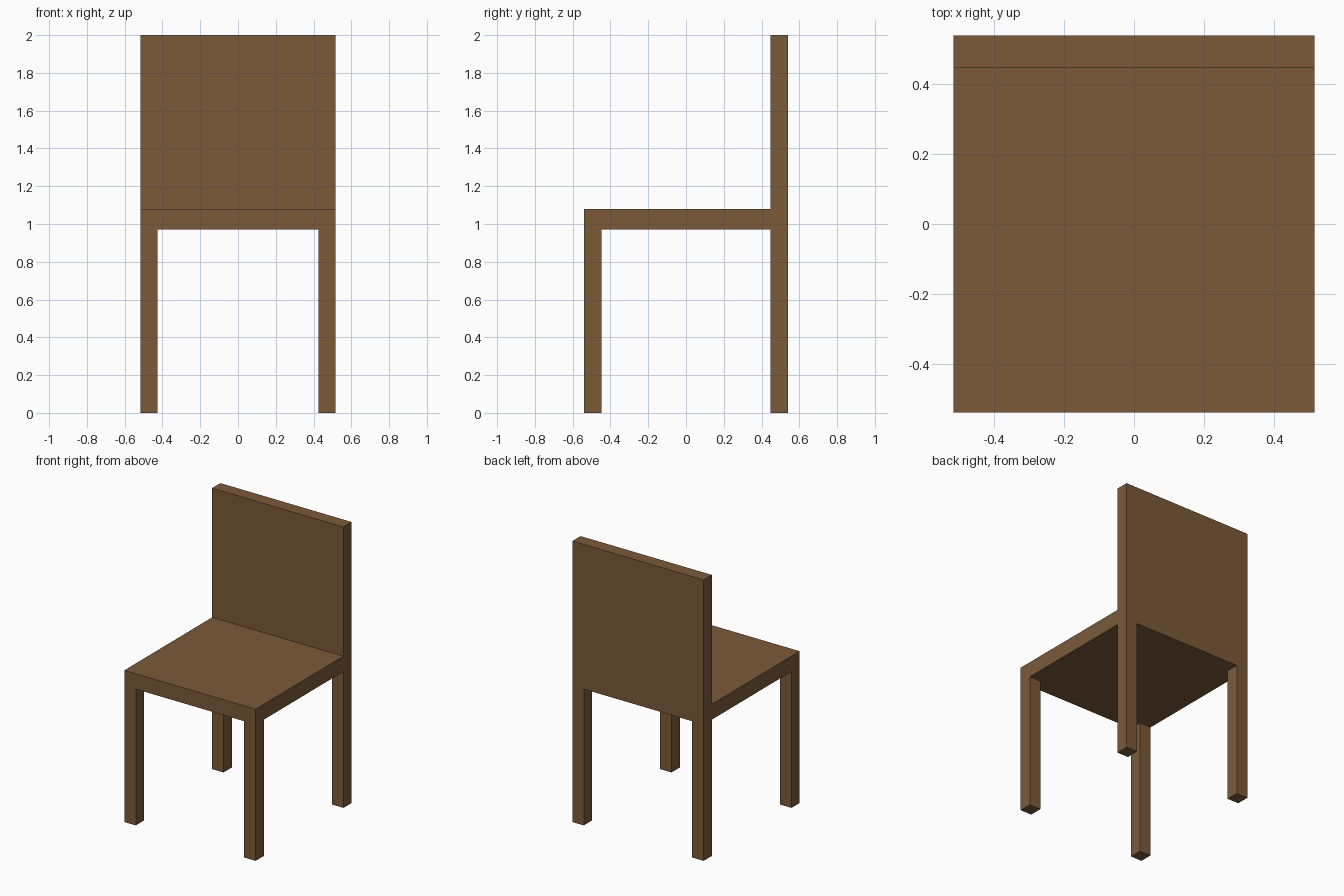
import bpy, bmesh, math

if "Cube" in bpy.data.objects:
    bpy.data.objects.remove(bpy.data.objects["Cube"])

wood = bpy.data.materials.new("brown_wood")
wood.diffuse_color = (0.198, 0.102, 0.042, 1)
wood.use_nodes = True
wood.node_tree.nodes["Principled BSDF"].inputs["Base Color"].default_value = wood.diffuse_color

# Cut lines: legs take the outer x and y bands; z bands are legs, seat, backrest
CUTS = ((-0.517, -0.427, 0.427, 0.517),
        (-0.54, -0.447, 0.447, 0.54),
        (0.0, 0.97, 1.08, 2.0))


def solid(c):
    """True where the chair has wood in band cell c = (x, y, z)."""
    if min(c) < 0 or max(c) > 2:
        return False
    x, y, z = c
    if z == 0:                      # four corner legs
        return x != 1 and y != 1
    return z == 1 or y == 2         # full seat, rear backrest


# One continuous body: a face wherever a solid cell meets empty space
bm = bmesh.new()
verts = {}


def corner(k):
    if k not in verts:
        verts[k] = bm.verts.new([CUTS[a][k[a]] for a in range(3)])
    return verts[k]


cells = [(x, y, z) for x in range(3) for y in range(3) for z in range(3)]
for c in filter(solid, cells):
    for axis in range(3):
        for side in (0, 1):
            n = list(c)
            n[axis] += 2 * side - 1
            if solid(n):
                continue
            quad = []
            for u, v in ((0, 0), (1, 0), (1, 1), (0, 1)):
                k = list(c)
                k[axis] += side
                k[(axis + 1) % 3] += u
                k[(axis + 2) % 3] += v
                quad.append(corner(tuple(k)))
            bm.faces.new(quad if side else quad[::-1])

# Merge flat neighbouring faces into clean panels
bmesh.ops.dissolve_limit(bm, angle_limit=math.radians(1),
                         verts=bm.verts[:], edges=bm.edges[:])
mesh = bpy.data.meshes.new("chair")
bm.to_mesh(mesh)
bm.free()
mesh.materials.append(wood)
bpy.context.collection.objects.link(bpy.data.objects.new("chair", mesh))
